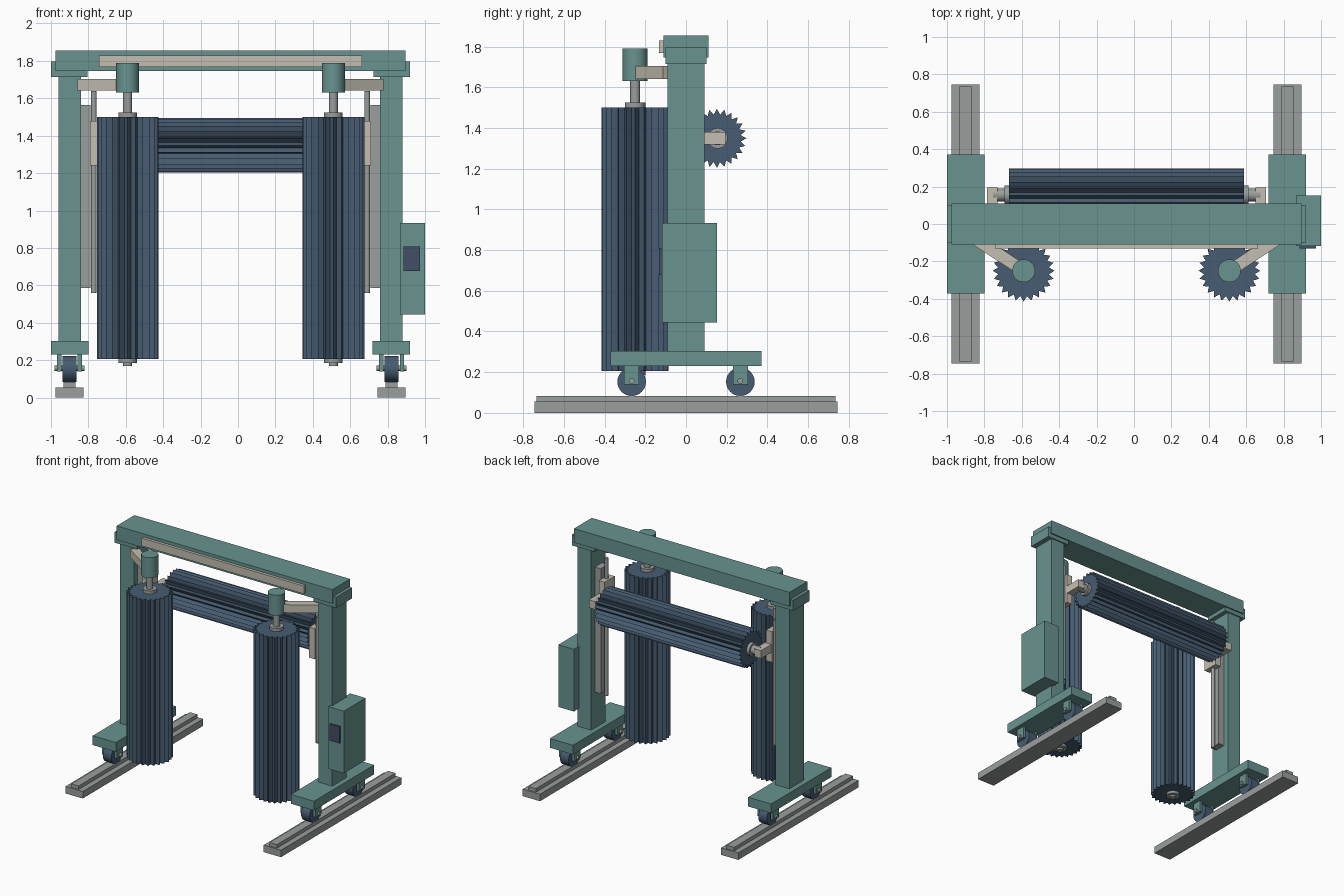
import bpy, bmesh, math
from mathutils import Vector, Matrix

if "Cube" in bpy.data.objects:
    bpy.data.objects.remove(bpy.data.objects["Cube"])

CX = -0.04      # symmetry plane of the gantry
HALF = 0.86     # column distance from that plane


def material(name, rgb):
    m = bpy.data.materials.new(name)
    m.diffuse_color = (*rgb, 1)
    m.use_nodes = True
    m.node_tree.nodes["Principled BSDF"].inputs["Base Color"].default_value = m.diffuse_color
    return m


TEAL = material("teal paint", (0.14, 0.295, 0.28))
BLUE = material("blue bristle", (0.062, 0.107, 0.165))
GREY = material("grey steel", (0.32, 0.345, 0.335))
CREAM = material("cream metal", (0.55, 0.52, 0.44))
NAVY = material("navy screen", (0.054, 0.077, 0.138))


def finish(name, bm, mat, smooth=False):
    bmesh.ops.recalc_face_normals(bm, faces=bm.faces)
    me = bpy.data.meshes.new(name)
    bm.to_mesh(me)
    bm.free()
    ob = bpy.data.objects.new(name, me)
    bpy.context.collection.objects.link(ob)
    me.materials.append(mat)
    if smooth:
        bpy.ops.object.select_all(action='DESELECT')
        ob.select_set(True)
        bpy.context.view_layer.objects.active = ob
        bpy.ops.object.shade_smooth_by_angle(angle=math.radians(35))
    return ob


def box(name, x, y, z, mat):
    """Box from (min, max) pairs."""
    bm = bmesh.new()
    size = [abs(r[1] - r[0]) for r in (x, y, z)]
    mid = [(r[0] + r[1]) / 2 for r in (x, y, z)]
    bmesh.ops.create_cube(bm, size=1, matrix=Matrix.Translation(mid) @ Matrix.Diagonal((*size, 1)))
    return finish(name, bm, mat)


def prism(name, a, b, radii, count, mat, smooth=False):
    """Prism from a to b; radii alternate around the outline."""
    a, b = Vector(a), Vector(b)
    rot = (b - a).to_track_quat('Z', 'Y')
    bm = bmesh.new()
    ring = []
    for i in range(count):
        t = 2 * math.pi * i / count
        r = radii[i % len(radii)]
        ring.append(bm.verts.new(a + rot @ Vector((r * math.cos(t), r * math.sin(t), 0))))
    face = bm.faces.new(ring)
    ext = bmesh.ops.extrude_face_region(bm, geom=[face], use_keep_orig=True)
    bmesh.ops.translate(bm, vec=b - a,
                        verts=[v for v in ext["geom"] if isinstance(v, bmesh.types.BMVert)])
    return finish(name, bm, mat, smooth)


def rod(name, a, b, r, mat, n=32):
    return prism(name, a, b, [r], n, mat, True)


def brush(name, a, b, outer, inner):
    return prism(name, a, b, [outer, inner], 48, BLUE)


for side, s in (("left", -1), ("right", 1)):
    def X(d):
        return CX + s * d

    def XR(d0, d1):
        return X(d0), X(d1)

    def N(part):
        return side + "_" + part

    # Floor rail
    box(N("rail_base"), XR(0.785, 0.935), (-0.745, 0.745), (0, 0.055), GREY)
    box(N("rail_head"), XR(0.828, 0.892), (-0.735, 0.735), (0.055, 0.083), GREY)

    # Foot, column and cap
    box(N("foot"), XR(0.76, 0.96), (-0.372, 0.372), (0.23, 0.303), TEAL)
    box(N("column"), XR(0.80, 0.92), (-0.09, 0.09), (0.30, 1.74), TEAL)
    box(N("column_cap"), XR(0.765, 0.96), (-0.10, 0.10), (1.713, 1.797), TEAL)

    # Wheels with fork plates and axle
    for end, y in (("front", -0.267), ("back", 0.267)):
        rod(N(end + "_wheel"), (X(0.823), y, 0.153), (X(0.897), y, 0.153), 0.07, BLUE)
        rod(N(end + "_axle"), (X(0.78), y, 0.157), (X(0.94), y, 0.157), 0.014, GREY, 12)
        for k, d in (("inner", 0.795), ("outer", 0.905)):
            box(N(end + "_fork_" + k), XR(d, d + 0.022), (y - 0.037, y + 0.037),
                (0.14, 0.235), TEAL)

    # Upright brush with shaft, collars and motor
    bx, by = X(0.55), -0.25
    brush(N("upright_brush"), (bx, by, 0.205), (bx, by, 1.50), 0.165, 0.137)
    rod(N("brush_shaft"), (bx, by, 0.17), (bx, by, 1.64), 0.024, GREY)
    rod(N("lower_collar"), (bx, by, 0.185), (bx, by, 0.207), 0.05, GREY)
    rod(N("upper_collar"), (bx, by, 1.498), (bx, by, 1.525), 0.05, GREY)
    rod(N("brush_motor"), (bx, by, 1.63), (bx, by, 1.79), 0.061, TEAL)

    # Slanted motor arm
    p, q = Vector((X(0.80), -0.085, 1.672)), Vector((bx, by, 1.672))
    d = q - p
    bm = bmesh.new()
    bmesh.ops.create_cube(bm, size=1, matrix=Matrix.Translation((p + q) / 2)
                          @ Matrix.Rotation(math.atan2(d.y, d.x), 4, 'Z')
                          @ Matrix.Diagonal((d.length, 0.065, 0.063, 1)))
    finish(N("motor_arm"), bm, CREAM)

    # Lift guide, screw and carriage
    box(N("lift_guide"), XR(0.748, 0.802), (-0.045, 0.045), (0.585, 1.565), GREY)
    rod(N("lift_screw"), (X(0.731), 0, 0.56), (X(0.731), 0, 1.64), 0.015, GREY, 16)
    box(N("carriage"), XR(0.70, 0.75), (-0.06, 0.065), (1.24, 1.48), CREAM)
    box(N("carriage_arm"), XR(0.69, 0.747), (0.05, 0.195), (1.318, 1.38), CREAM)
    rod(N("cross_bearing"), (X(0.65), 0.155, 1.349), (X(0.715), 0.155, 1.349), 0.034, GREY)
    rod(N("cross_collar"), (X(0.626), 0.155, 1.349), (X(0.652), 0.155, 1.349), 0.05, GREY)

# Horizontal brush
brush("cross_brush", (CX - 0.628, 0.152, 1.349), (CX + 0.628, 0.152, 1.349), 0.145, 0.118)

# Top beam and its front strip
box("top_beam", (CX - 0.935, CX + 0.935), (-0.11, 0.11), (1.745, 1.855), TEAL)
box("beam_strip", (CX - 0.703, CX + 0.703), (-0.132, -0.105), (1.768, 1.83), CREAM)

# Control cabinet with screen
box("control_cabinet", (0.866, 1.0), (-0.117, 0.153), (0.445, 0.933), TEAL)
box("cabinet_screen", (0.885, 0.972), (-0.132, -0.115), (0.678, 0.807), NAVY)
